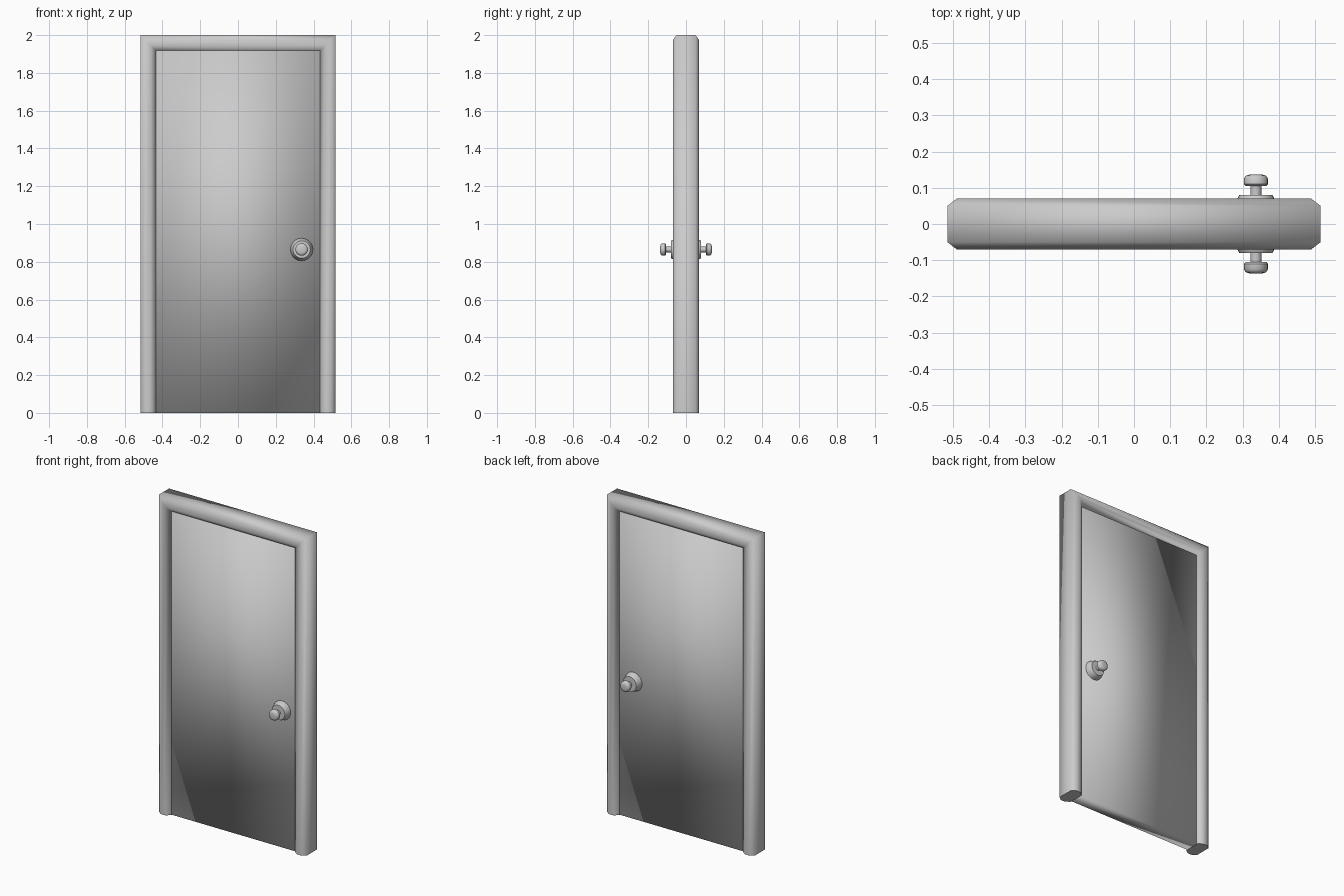
import bpy, bmesh, math

if "Cube" in bpy.data.objects:
    bpy.data.objects.remove(bpy.data.objects["Cube"])

grey = bpy.data.materials.new("plain grey")
grey.diffuse_color = (0.6, 0.6, 0.6, 1)
grey.use_nodes = True
grey.node_tree.nodes["Principled BSDF"].inputs["Base Color"].default_value = grey.diffuse_color


def finish(name, bm, sharp_angle=None):
    bmesh.ops.recalc_face_normals(bm, faces=bm.faces)
    mesh = bpy.data.meshes.new(name)
    bm.to_mesh(mesh)
    bm.free()
    mesh.materials.append(grey)
    obj = bpy.data.objects.new(name, mesh)
    bpy.context.collection.objects.link(obj)
    bpy.ops.object.select_all(action='DESELECT')
    obj.select_set(True)
    bpy.context.view_layer.objects.active = obj
    if sharp_angle:
        bpy.ops.object.shade_smooth_by_angle(angle=math.radians(sharp_angle))
    else:
        bpy.ops.object.shade_smooth()
    return obj


# Frame: chamfered profile (inset from outer edge, depth) swept with mitred corners
W, H, D, T = 0.516, 2.0, 0.07, 0.082
cx, cy = 0.026, 0.02
profile = [(0, -D + cy), (cx, -D), (T - cx, -D), (T, -D + cy),
           (T, D - cy), (T - cx, D), (cx, D), (0, D - cy)]
bm = bmesh.new()
rings = []
for side, top in ((-1, 0), (-1, 1), (1, 1), (1, 0)):
    rings.append([bm.verts.new((side * (W - i), y, (H - i) * top))
                  for i, y in profile])
for a, b in zip(rings, rings[1:]):
    for k in range(8):
        j = (k + 1) % 8
        bm.faces.new((a[k], a[j], b[j], b[k]))
caps = [bm.faces.new(rings[0]), bm.faces.new(rings[-1])]
bmesh.ops.split_edges(bm, edges=[e for f in caps for e in f.edges])
finish("door_frame", bm)

# Door panel, recessed inside the frame
bm = bmesh.new()
bmesh.ops.create_cube(bm, size=1)
for v in bm.verts:
    v.co.x *= 2 * (W - T)
    v.co.y *= 2 * 0.042
    v.co.z = (v.co.z + 0.5) * (H - T)
finish("door_panel", bm)

# Rose plate, stem and knob turned around the y axis, one on each face
turned = [(0.0, 0.03), (0.06, 0.03), (0.06, 0.042), (0.05, 0.073),
          (0.046, 0.08), (0.015, 0.08), (0.015, 0.105), (0.028, 0.105),
          (0.033, 0.110), (0.033, 0.126), (0.028, 0.1335), (0.018, 0.1365),
          (0.0, 0.1365)]
for name, s in (("front_knob", -1), ("back_knob", 1)):
    bm = bmesh.new()
    pts = [bm.verts.new((r, s * y, 0)) for r, y in turned]
    edges = [bm.edges.new(p) for p in zip(pts, pts[1:])]
    bmesh.ops.spin(bm, geom=pts + edges, cent=(0, 0, 0), axis=(0, 1, 0),
                   angle=math.tau, steps=20)
    bmesh.ops.remove_doubles(bm, verts=bm.verts, dist=1e-5)
    finish(name, bm, 40).location = (0.337, 0, 0.865)
